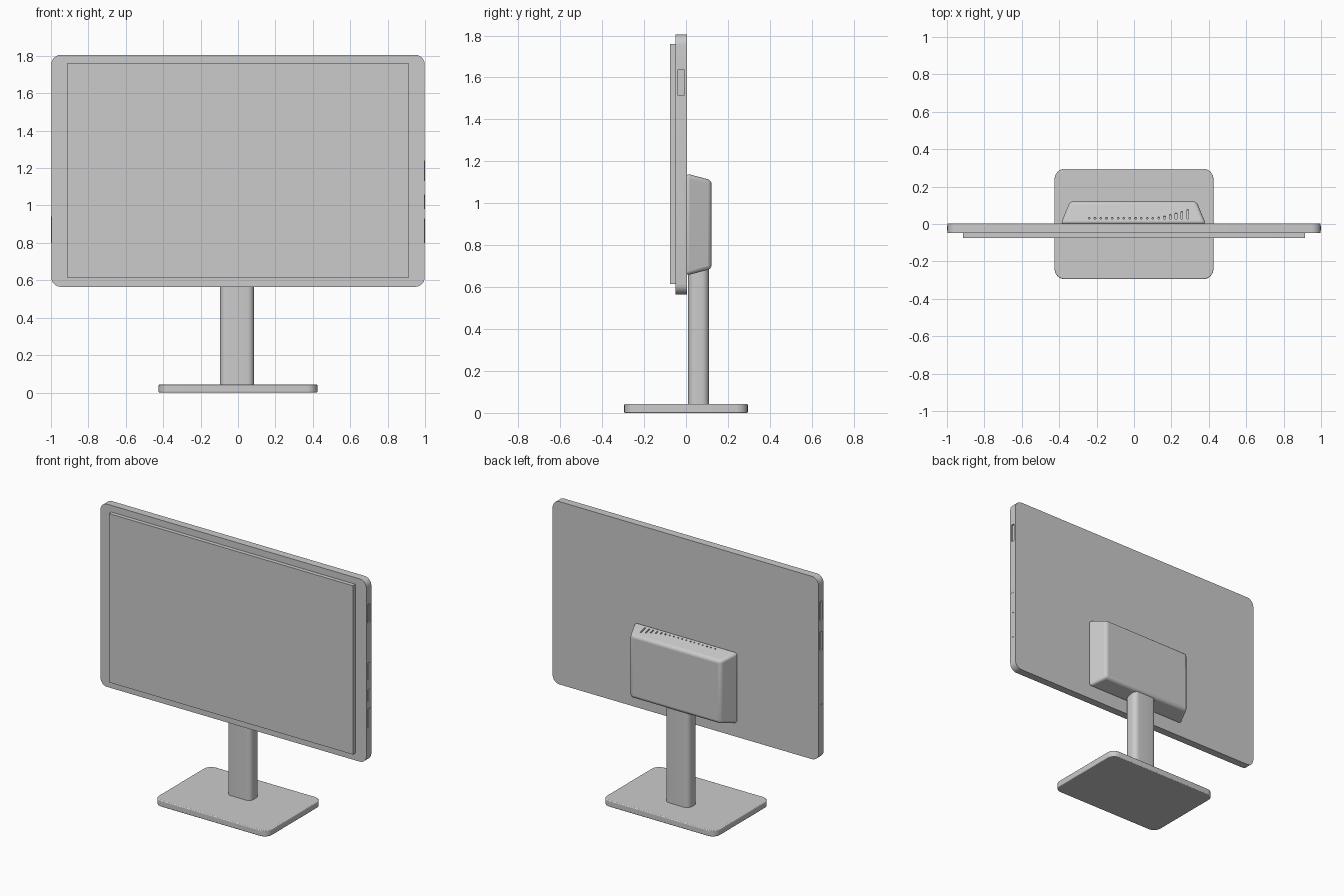
import bpy, bmesh, math
from mathutils import Matrix, Vector

if "Cube" in bpy.data.objects:
    bpy.data.objects.remove(bpy.data.objects["Cube"])


def finish(name, bm, bevel=0.0, segments=3):
    bmesh.ops.recalc_face_normals(bm, faces=bm.faces)
    mesh = bpy.data.meshes.new(name)
    bm.to_mesh(mesh)
    bm.free()
    ob = bpy.data.objects.new(name, mesh)
    bpy.context.collection.objects.link(ob)
    if bevel:
        m = ob.modifiers.new("bevel", "BEVEL")
        m.width, m.segments, m.limit_method = bevel, segments, "ANGLE"
        m.angle_limit = math.radians(40)
    return ob


def smooth(ob):
    bpy.ops.object.select_all(action="DESELECT")
    ob.select_set(True)
    bpy.context.view_layer.objects.active = ob
    bpy.ops.object.shade_smooth_by_angle(angle=math.radians(35))


def rounded_rect(w, h, r, seg=6):
    pts = []
    for i, (sx, sy) in enumerate([(1, 1), (-1, 1), (-1, -1), (1, -1)]):
        for k in range(seg + 1):
            a = math.pi / 2 * (i + k / seg)
            pts.append((sx * (w / 2 - r) + r * math.cos(a),
                        sy * (h / 2 - r) + r * math.sin(a)))
    return pts


def prism(name, pts, depth, matrix, bevel=0.0):
    bm = bmesh.new()
    face = bm.faces.new([bm.verts.new((x, y, 0)) for x, y in pts])
    geo = bmesh.ops.extrude_face_region(bm, geom=[face])["geom"]
    bmesh.ops.translate(bm, vec=(0, 0, depth),
                        verts=[v for v in geo if isinstance(v, bmesh.types.BMVert)])
    bm.transform(matrix)
    return finish(name, bm, bevel)


def box(name, lo, hi, bevel=0.0):
    lo, hi = Vector(lo), Vector(hi)
    bm = bmesh.new()
    bmesh.ops.create_cube(bm, size=1, matrix=Matrix.Translation((lo + hi) / 2)
                          @ Matrix.Diagonal((hi - lo).to_4d()))
    return finish(name, bm, bevel, 2)


def cut(target, cutter):
    m = target.modifiers.new("cut", "BOOLEAN")
    m.object, m.operation, m.solver = cutter, "DIFFERENCE", "EXACT"
    cutter.hide_render = True
    cutter.hide_set(True)


# Foot plate
base = prism("base_plate", rounded_rect(0.85, 0.59, 0.055), 0.042, Matrix(), 0.005)
smooth(base)

# Neck: flattened column with rounded edges
neck = prism("neck", rounded_rect(0.182, 0.10, 0.035), 0.72,
             Matrix.Translation((-0.005, 0.06, 0.04)))
smooth(neck)

# Monitor case, profile drawn in XZ and extruded forward
upright = Matrix.Rotation(math.pi / 2, 4, "X")
case = prism("monitor_case", rounded_rect(1.996, 1.24, 0.05), 0.053,
             Matrix.Translation((0, 0.004, 1.185)) @ upright)

# Raised screen panel
box("screen_panel", (-0.915, -0.076, 0.615), (0.915, -0.04, 1.76))

# Recessed side sockets
for i, (s, z) in enumerate([(1, 1.575), (-1, 1.575), (-1, 1.37)]):
    cut(case, box(f"socket_cutter_{i}", (s * 1.0 - 0.012, -0.037, z - 0.062),
                  (s * 1.0 + 0.012, -0.009, z + 0.062)))
smooth(case)

# Side buttons
for i, (s, lo, hi) in enumerate([(1, 1.13, 1.24), (1, 0.98, 1.06),
                                 (1, 0.80, 0.93), (-1, 0.80, 0.94)]):
    x0, x1 = sorted((s * 0.99, s * 1.0))
    box(f"side_button_{i}", (x0, -0.035, lo), (x1, -0.010, hi))

# Rear housing: tapered block, wide against the case
bm = bmesh.new()
rings = [(-0.392, 0.384, 0.655, 1.142, 0.0), (-0.342, 0.334, 0.687, 1.110, 0.122)]
a, b = [[bm.verts.new(p) for p in ((x0, y, z0), (x1, y, z0), (x1, y, z1), (x0, y, z1))]
        for x0, x1, z0, z1, y in rings]
bm.faces.new(a)
bm.faces.new(b)
for i in range(4):
    j = (i + 1) % 4
    bm.faces.new((a[i], a[j], b[j], b[i]))
housing = finish("rear_housing", bm, 0.018, 4)

# Vent slots cut in the sloping top, growing towards one end
bm = bmesh.new()
for i in range(18):
    x = -0.24 + i * 0.031
    length = 0.008 + 0.045 * max(0, (i - 11) / 6) ** 1.5
    y = 0.026 + length / 2
    z = 1.142 - 0.262 * y
    bmesh.ops.create_cube(bm, size=1, matrix=Matrix.Translation((x, y, z))
                          @ Matrix.Rotation(-0.257, 4, "X")
                          @ Matrix.Diagonal((0.009, length, 0.02, 1)))
cut(housing, finish("vent_cutter", bm))
smooth(housing)
